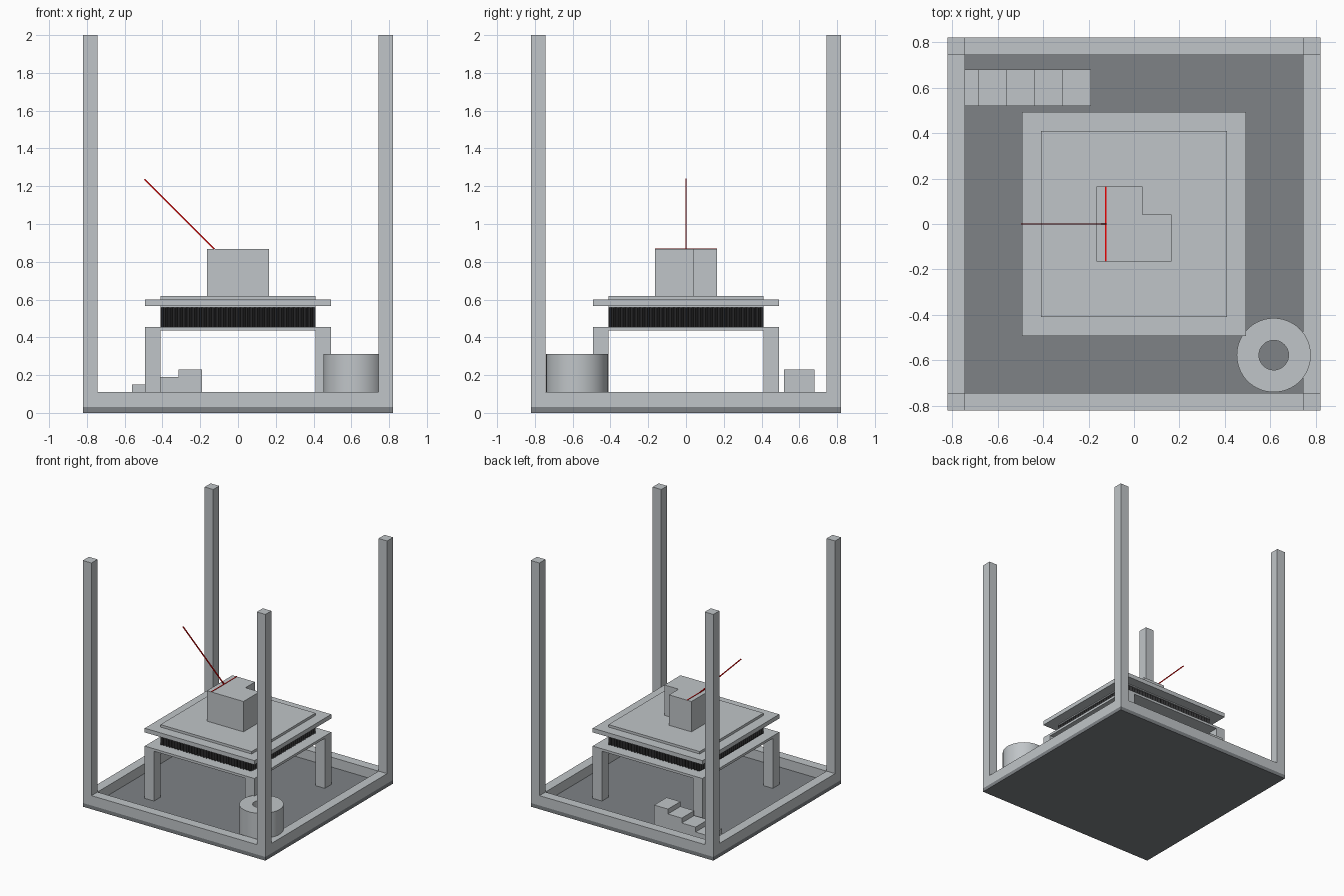
import bpy, bmesh, math
from mathutils import Vector

cube = bpy.data.objects.get("Cube")
if cube:
    bpy.data.objects.remove(cube, do_unlink=True)


def material(name, rgb):
    m = bpy.data.materials.new(name)
    m.use_nodes = True
    m.diffuse_color = (*rgb, 1)
    m.node_tree.nodes["Principled BSDF"].inputs["Base Color"].default_value = (*rgb, 1)
    return m


GREY = material("light grey metal", (0.53, 0.56, 0.58))
DARK = material("dark grey plate", (0.21, 0.225, 0.24))
BLACK = material("black rubber", (0.025, 0.025, 0.026))
RED = material("red rod", (0.8, 0.0, 0.0))


def finish(name, bm, mat):
    bmesh.ops.recalc_face_normals(bm, faces=bm.faces)
    me = bpy.data.meshes.new(name)
    bm.to_mesh(me)
    bm.free()
    me.materials.append(mat)
    ob = bpy.data.objects.new(name, me)
    bpy.context.collection.objects.link(ob)
    return ob


def box(name, lo, hi, mat):
    bm = bmesh.new()
    bmesh.ops.create_cube(bm, size=1)
    for v in bm.verts:
        v.co = Vector([(a + b) / 2 + c * (b - a) for a, b, c in zip(lo, hi, v.co)])
    return finish(name, bm, mat)


def prism(name, points, depth, mat):
    """Extrude a closed 3D outline along the depth vector."""
    bm = bmesh.new()
    face = bm.faces.new([bm.verts.new(p) for p in points])
    out = bmesh.ops.extrude_face_region(bm, geom=[face])
    moved = [g for g in out["geom"] if isinstance(g, bmesh.types.BMVert)]
    bmesh.ops.translate(bm, verts=moved, vec=depth)
    return finish(name, bm, mat)


def slab(name, half, z0, z1, mat):
    return box(name, (-half, -half, z0), (half, half, z1), mat)


# Base plate, bottom rails and corner posts
OUT, INN, FLOOR, RAIL = 0.82, 0.743, 0.03, 0.11
slab("base_plate", OUT, 0, FLOOR, DARK)
for s, fb, lr in ((-1, "front", "right"), (1, "back", "left")):
    a, b = sorted((s * INN, s * OUT))
    box(fb + "_rail", (-INN, a, FLOOR), (INN, b, RAIL), GREY)
    box(lr + "_rail", (a, -INN, FLOOR), (b, INN, RAIL), GREY)
    for t, side in ((-1, "right"), (1, "left")):
        c, d = sorted((t * INN, t * OUT))
        box(f"{fb}_{side}_post", (c, a, FLOOR), (d, b, 2), GREY)

# Table with four legs
LEG_IN, LEG_OUT = 0.41, 0.493
slab("table_top", LEG_OUT, 0.435, 0.455, GREY)
for s, fb in ((-1, "front"), (1, "back")):
    for t, side in ((-1, "right"), (1, "left")):
        a, b = sorted((s * LEG_IN, s * LEG_OUT))
        c, d = sorted((t * LEG_IN, t * LEG_OUT))
        box(f"{fb}_{side}_leg", (c, a, FLOOR), (d, b, 0.435), GREY)

# Pleated rubber block: each side is a zigzag of vertical folds
FOLDS = 32
outline = []
for k in range(4):
    turn = k * math.pi / 2
    for i in range(2 * FOLDS):
        u = -LEG_IN + LEG_IN * i / FOLDS
        r = LEG_IN - (0.015 if i % 2 else 0)
        outline.append((u * math.cos(turn) + r * math.sin(turn),
                        u * math.sin(turn) - r * math.cos(turn), 0.455))
prism("pleated_block", outline, (0, 0, 0.102), BLACK)

# Upper platform in two layers
slab("platform", LEG_OUT, 0.566, 0.6, GREY)
slab("platform_pad", LEG_IN, 0.557, 0.62, GREY)

# Notched block on the platform
A, TOP = 0.164, 0.867
notch = [(-A, -A), (A, -A), (A, 0.042), (0.038, 0.042), (0.038, A), (-A, A)]
prism("notched_block", [(x, y, 0.62) for x, y in notch], (0, 0, TOP - 0.62), GREY)

# Red hinge rod and slanted rod
W = 0.003
box("hinge_rod", (-0.125 - W, -A, TOP - W), (-0.125 + W, A, TOP + W), RED)
prism("slanted_rod", [(-0.125 - W, -W, TOP - W), (-0.125 + W, -W, TOP + W),
                      (-0.125 + W, W, TOP + W), (-0.125 - W, W, TOP - W)],
      (-0.37, 0, 0.37), RED)

# Staircase at the back right
STEP, RISE, X0 = 0.124, 0.04, -0.81
stairs = [(X0, 0.52, FLOOR)]
for i in range(5):
    z = FLOOR + RISE * (i + 1)
    stairs += [(X0 + STEP * i, 0.52, z), (X0 + STEP * (i + 1), 0.52, z)]
stairs.append((X0 + STEP * 5, 0.52, FLOOR))
prism("staircase", stairs, (0, 0.16, 0), GREY)

# Hollow drum at the front left
SEG = 64
bm = bmesh.new()
rings = []
for r, z in ((0.163, FLOOR), (0.163, 0.312), (0.065, 0.312), (0.065, FLOOR)):
    rings.append([bm.verts.new((0.615 + r * math.cos(2 * math.pi * i / SEG),
                                -0.577 + r * math.sin(2 * math.pi * i / SEG), z))
                  for i in range(SEG)])
for k in range(4):
    p, q = rings[k], rings[(k + 1) % 4]
    for i in range(SEG):
        j = (i + 1) % SEG
        bm.faces.new((p[i], p[j], q[j], q[i]))
drum = finish("drum", bm, GREY)
bpy.ops.object.select_all(action="DESELECT")
drum.select_set(True)
bpy.context.view_layer.objects.active = drum
bpy.ops.object.shade_smooth_by_angle(angle=math.radians(40))
